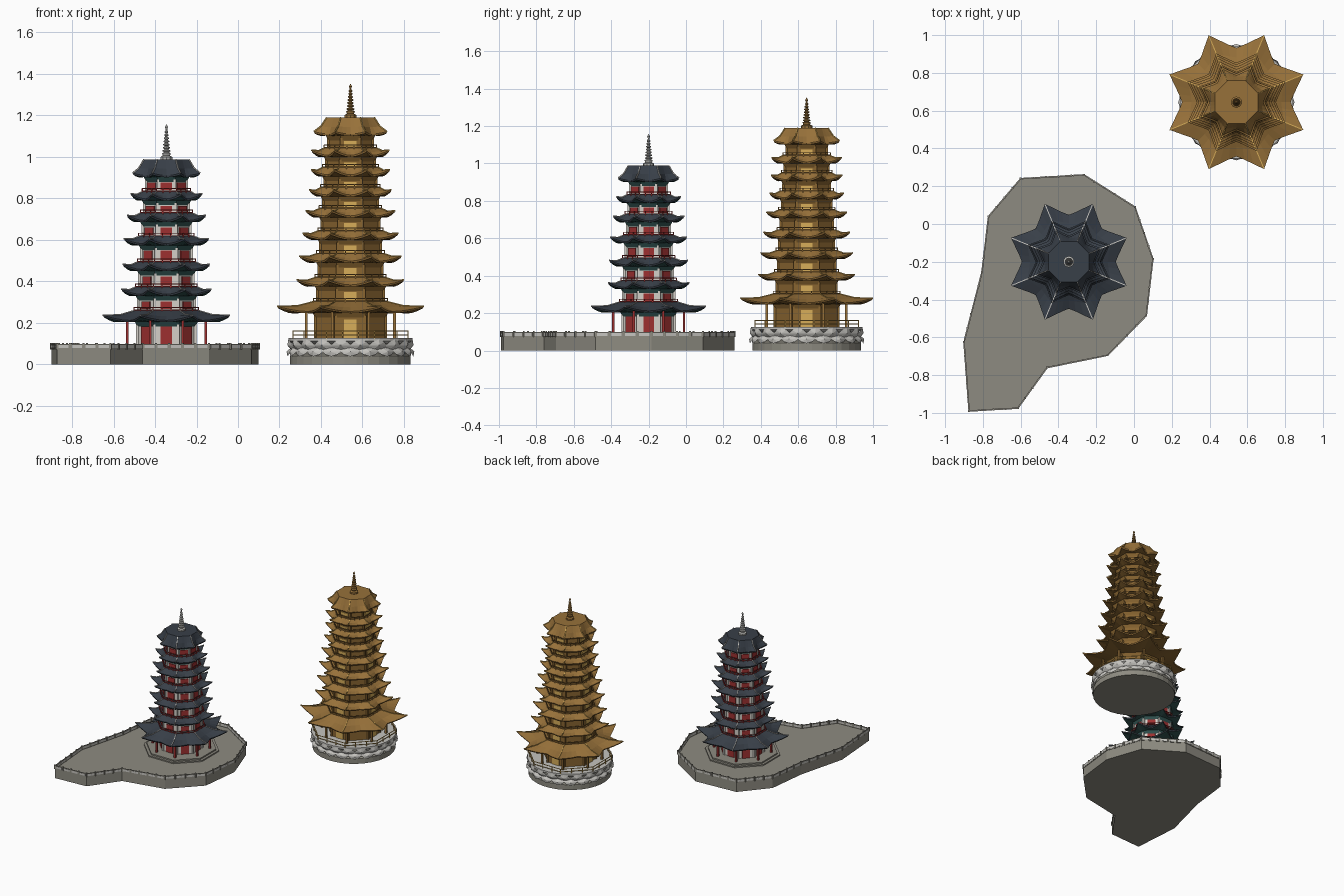
import bpy, bmesh, math
from mathutils import Vector, Matrix

if "Cube" in bpy.data.objects:
    bpy.data.objects.remove(bpy.data.objects["Cube"], do_unlink=True)

C8 = math.cos(math.pi / 8)


def material(name, r, g, b):
    m = bpy.data.materials.new(name)
    m.use_nodes = True
    m.diffuse_color = (r, g, b, 1)
    m.node_tree.nodes["Principled BSDF"].inputs["Base Color"].default_value = (r, g, b, 1)
    return m


stone = material("grey stone", .27, .26, .22)
pale = material("pale stone", .56, .55, .52)
slate = material("slate tiles", .04, .05, .065)
cream = material("cream plaster", .66, .63, .58)
red = material("red lacquer", .34, .03, .03)
teal = material("dark teal", .03, .085, .08)
gold = material("gold tiles", .31, .165, .042)
bronze = material("bronze wall", .25, .13, .03)
bright = material("bright gold", .68, .42, .1)
silver = material("silver metal", .45, .45, .43)


def finish(name, bm, mats, at=(0, 0)):
    bmesh.ops.recalc_face_normals(bm, faces=bm.faces)
    me = bpy.data.meshes.new(name)
    bm.to_mesh(me)
    bm.free()
    ob = bpy.data.objects.new(name, me)
    ob.location = (at[0], at[1], 0)
    for m in mats:
        me.materials.append(m)
    bpy.context.scene.collection.objects.link(ob)
    return ob


def polar(r, a, z):
    return Vector((r * math.cos(a), r * math.sin(a), z))


def corner(r, i, z):
    return polar(r, math.pi / 8 + i * math.pi / 4, z)


def loft(bm, rings, mats=None):
    """Skin a list of closed point rings and cap both ends."""
    vs = [[bm.verts.new(p) for p in ring] for ring in rings]
    n = len(vs[0])
    for k in range(len(vs) - 1):
        for i in range(n):
            j = (i + 1) % n
            f = bm.faces.new((vs[k][i], vs[k][j], vs[k + 1][j], vs[k + 1][i]))
            f.material_index = mats[k] if mats else 0
    bm.faces.new(vs[0])
    f = bm.faces.new(vs[-1])
    f.material_index = mats[-1] if mats else 0


def lathe(bm, profile, n):
    loft(bm, [[polar(r, (i + .5) * math.tau / n, z) for i in range(n)] for r, z in profile])


def beam(bm, p, q, w, h):
    """Box running from p to q, with width w and height h."""
    d = q - p
    rot = d.to_track_quat('X', 'Z').to_matrix().to_4x4()
    mat = Matrix.Translation((p + q) / 2) @ rot @ Matrix.Diagonal((d.length, w, h, 1))
    bmesh.ops.create_cube(bm, size=1, matrix=mat)


def plate(bm, apothem, side, z0, z1, w):
    a = side * math.pi / 4
    p, t = polar(apothem, a, (z0 + z1) / 2), polar(w / 2, a + math.pi / 2, 0)
    beam(bm, p - t, p + t, .008, z1 - z0)


def star_ring(r, valley, z, lift=0, n=6):
    """Eight-cornered ring whose sides are drawn in and whose corners rise."""
    pts = []
    for i in range(8):
        a, b = corner(r, i, z), corner(r, i + 1, z)
        for k in range(n):
            s = k / n
            t = abs(2 * s - 1)
            p = a.lerp(b, s)
            shrink = 1 - (1 - valley / C8) * (1 - t ** 1.25)
            pts.append(Vector((p.x * shrink, p.y * shrink, z + lift * t ** 2)))
    return pts


def roof(bm, ridges, tip, z, inner, top, body, lift):
    mid, mz = inner + (tip - inner) * .45, z + (top - z) * .42
    rings = [star_ring(inner, C8, top), star_ring(mid, .86, mz, lift * .3),
             star_ring(tip, .75, z, lift), star_ring(tip * .985, .75, z - .009, lift),
             star_ring(body + .012, C8, z - .008), star_ring(body, C8, z - .03)]
    loft(bm, rings, [0, 0, 0, 1, 1, 1])
    for i in range(8):
        path = [ring[i * 6] for ring in rings[:3]]
        for p, q in zip(path, path[1:]):
            beam(ridges, p, q, .005, .007)


def rail(bm, r, z, h):
    """Octagonal balustrade with two bars and posts."""
    for i in range(8):
        p, q = corner(r, i, 0), corner(r, i + 1, 0)
        for f in (.45, 1):
            u = Vector((0, 0, z + h * f))
            beam(bm, p + u, q + u, .004, .004)
        for s in (0, .33, .67):
            o = p.lerp(q, s)
            beam(bm, o + Vector((0, 0, z)), o + Vector((0, 0, z + h)), .005, .005)


def tower(tag, at, floor, tips, eaves, apothems, cap, spire_top, column_r, door_w, sides, mats):
    tile, under, wall, panel, trim, ridge, metal = mats
    roofs, ridges, walls, panels, rails, columns, spire = [bmesh.new() for _ in range(7)]
    base = floor
    last = len(tips) - 1
    for k, (half, z, ap) in enumerate(zip(tips, eaves, apothems)):
        tip, body, lift = half / C8, ap / C8, .024
        loft(walls, [[corner(body, i, h) for i in range(8)] for h in (base - .01, z)])
        for i in range(8):
            beam(walls, corner(body, i, base), corner(body, i, z - .02), .012, .012)
        # doors and windows on each floor
        for s in sides:
            lo, hi = (floor, floor + .09) if k == 0 else (base + .006, z - .034)
            plate(panels, ap + .002, s, lo, hi, door_w)
        if k:
            rail(rails, body + .02, base - .008, .022)
        if k == last:
            roof(roofs, ridges, tip, z, cap[0] / C8, cap[1], body, .012)
        else:
            nxt = apothems[k + 1] / C8
            top = z + (.048 if k == 0 else .036)
            roof(roofs, ridges, tip, z, nxt + .015, top, body, lift)
            base = top
    # ground floor columns
    for i in range(8):
        beam(columns, corner(column_r, i, floor), corner(column_r, i, eaves[0] + .01), .013, .013)
    # spire of shrinking discs
    z, h = cap[1], spire_top - cap[1]
    prof = [(.03, z - .005), (.03, z + .012), (.018, z + .018), (.022, z + .03)]
    for k in range(7):
        zz, r = z + .035 + k * h * .09, .02 - k * .0018
        prof += [(r * .55, zz), (r, zz + h * .02), (r, zz + h * .05), (r * .55, zz + h * .07)]
    prof += [(.004, z + h * .87), (.008, z + h * .92), (.001, z + h)]
    lathe(spire, prof, 10)
    finish(tag + "_roofs", roofs, [tile, under], at)
    finish(tag + "_roof_ridges", ridges, [ridge], at)
    finish(tag + "_walls", walls, [wall], at)
    finish(tag + "_doors_and_windows", panels, [panel], at)
    finish(tag + "_balconies", rails, [trim], at)
    finish(tag + "_columns", columns, [trim], at)
    finish(tag + "_spire", spire, [metal], at)


# Island with parapet
outline = [(-.60, .24), (-.265, .26), (.005, .09), (.10, -.185), (.065, -.485), (-.14, -.695),
           (-.46, -.76), (-.615, -.975), (-.873, -.99), (-.9, -.625), (-.805, -.255), (-.77, .04)]
bm = bmesh.new()
loft(bm, [[Vector((x, y, z)) for x, y in outline] for z in (0, .073)])
finish("island", bm, [stone])
wall_bm, panel_bm = bmesh.new(), bmesh.new()
for a, b in zip(outline, outline[1:] + outline[:1]):
    p, q = Vector((*a, .086)), Vector((*b, .086))
    beam(wall_bm, p, q, .006, .026)
    n = max(2, round((q - p).length / .07))
    for k in range(n):
        o, e = p.lerp(q, k / n), p.lerp(q, (k + 1) / n)
        beam(wall_bm, o - Vector((0, 0, .014)), o + Vector((0, 0, .018)), .01, .01)
        beam(panel_bm, o.lerp(e, .12), o.lerp(e, .88), .008, .014)
finish("parapet", wall_bm, [stone])
finish("parapet_panels", panel_bm, [pale])

# Silver tower on a stepped octagonal plinth
silver_at, gold_at = (-.345, -.2), (.542, .645)
bm = bmesh.new()
for r, z in ((.27, .082), (.25, .092)):
    loft(bm, [[corner(r, i, h) for i in range(8)] for h in (.06, z)])
finish("silver_plinth", bm, [stone], silver_at)
tower("silver_tower", silver_at, .092,
      [.306, .217, .21, .205, .19, .172, .162],
      [.212, .338, .458, .582, .694, .798, .91],
      [.14, .137, .13, .122, .115, .107, .098],
      (.108, .988), 1.157, .205, .056, range(8),
      (slate, teal, cream, red, red, pale, silver))

# Gold tower on a lotus drum
bm = bmesh.new()
lathe(bm, [(.292, 0), (.292, .04), (.28, .05), (.28, .105)], 32)
finish("gold_drum", bm, [stone], gold_at)
bm = bmesh.new()
lathe(bm, [(.28, .1), (.3, .112), (.3, .126)], 32)
finish("gold_terrace", bm, [pale], gold_at)
bm = bmesh.new()
count = 20
for row, (z0, z1) in enumerate(((.085, .038), (.065, .12))):
    for k in range(count):
        a, w = (k + row / 2) * math.tau / count, math.tau / count * .56
        rim = [(-.6, 0), (-1, .45), (-.6, .8), (0, 1), (.6, .8), (1, .45), (.6, 0)]
        ring = [bm.verts.new(polar(.283 + .02 * t, a + u * w, z0 + (z1 - z0) * t)) for u, t in rim]
        hub = bm.verts.new(polar(.308, a, z0 + (z1 - z0) * .5))
        for i in range(len(ring)):
            bm.faces.new((hub, ring[i], ring[(i + 1) % len(ring)]))
finish("lotus_petals", bm, [pale], gold_at)
bm = bmesh.new()
rail(bm, .3, .125, .036)
finish("terrace_rail", bm, [bright], gold_at)
tower("gold_tower", gold_at, .126,
      [.354, .258, .246, .231, .215, .198, .19, .188, .176],
      [.255, .383, .498, .608, .716, .817, .914, 1.008, 1.11],
      [.17, .16, .153, .146, .139, .132, .125, .117, .108],
      (.114, 1.19), 1.352, .23, .06, range(0, 8, 2),
      (gold, bronze, bronze, bright, gold, bright, gold))
